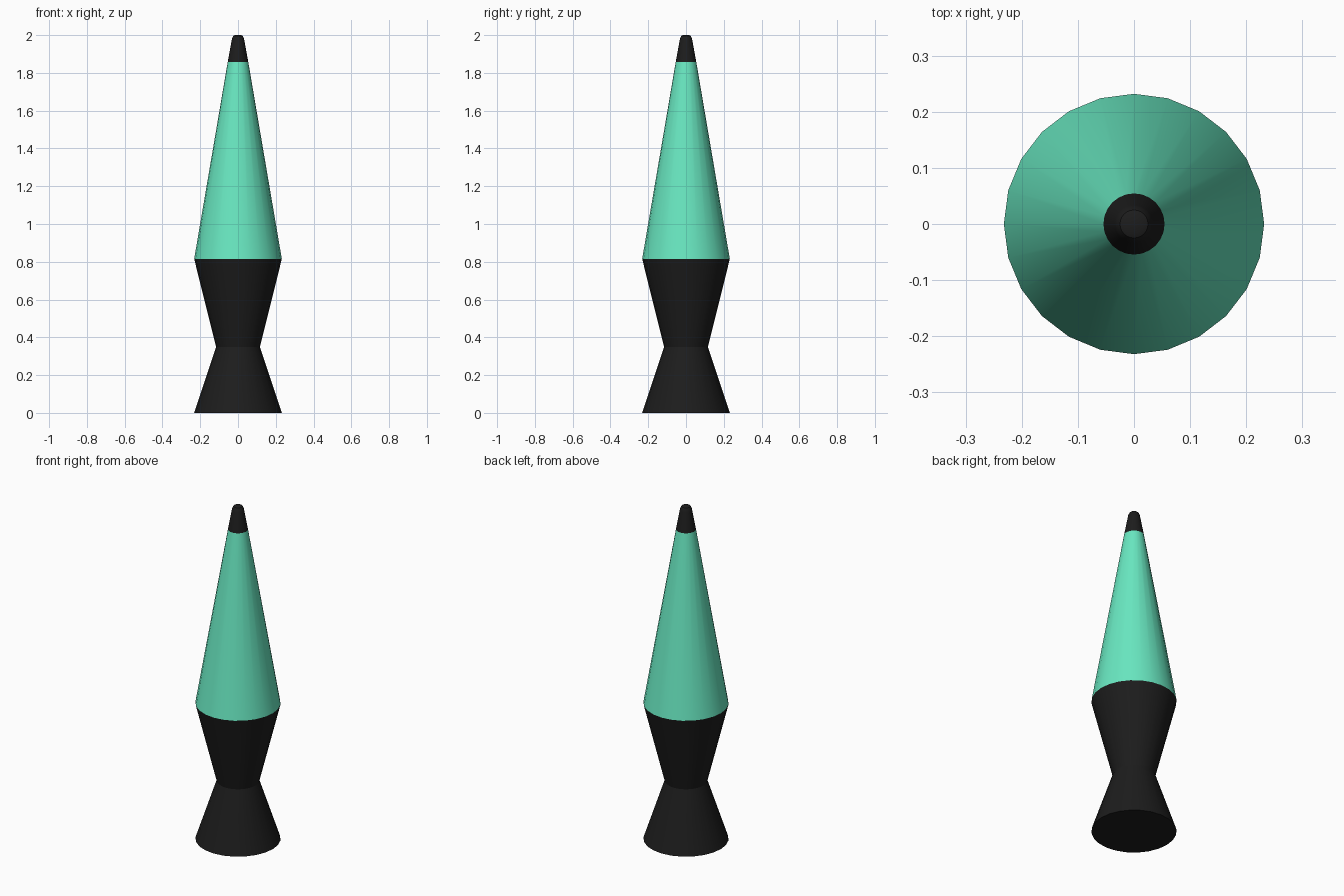
import bpy, bmesh, math

if "Cube" in bpy.data.objects:
    bpy.data.objects.remove(bpy.data.objects["Cube"])

SIDES = 24


def material(name, rgb):
    mat = bpy.data.materials.new(name)
    mat.diffuse_color = (*rgb, 1.0)
    mat.use_nodes = True
    mat.node_tree.nodes["Principled BSDF"].inputs["Base Color"].default_value = mat.diffuse_color
    return mat


def lathe(name, profile, mat):
    """Revolve an (r, z) profile around z; a zero radius closes to a point."""
    bm = bmesh.new()
    verts = [bm.verts.new((r, 0, z)) for r, z in profile]
    edges = [bm.edges.new(pair) for pair in zip(verts, verts[1:])]
    bmesh.ops.spin(bm, geom=verts + edges, cent=(0, 0, 0), axis=(0, 0, 1),
                   angle=math.tau, steps=SIDES, use_merge=True)
    bmesh.ops.remove_doubles(bm, verts=bm.verts[:], dist=1e-4)
    bmesh.ops.recalc_face_normals(bm, faces=bm.faces[:])
    # Open shells: make sure the normals point away from the axis
    side = max(bm.faces, key=lambda f: f.calc_center_median().xy.length)
    if side.normal.xy.dot(side.calc_center_median().xy) < 0:
        bmesh.ops.reverse_faces(bm, faces=bm.faces[:])
    mesh = bpy.data.meshes.new(name)
    bm.to_mesh(mesh)
    bm.free()
    mesh.materials.append(mat)
    obj = bpy.data.objects.new(name, mesh)
    bpy.context.collection.objects.link(obj)
    bpy.ops.object.select_all(action='DESELECT')
    obj.select_set(True)
    bpy.context.view_layer.objects.active = obj
    bpy.ops.object.shade_smooth_by_angle(angle=math.radians(30))
    return obj


black = material("black_metal", (0.012, 0.012, 0.012))
green = material("green_glass", (0.14, 0.80, 0.53))

# Hourglass base with a closed underside
lathe("base", [(0, 0), (0.232, 0), (0.116, 0.35), (0.232, 0.815)], black)

# Tapered glass vessel
lathe("glass", [(0.232, 0.815), (0.0545, 1.857)], green)

# Cap with a rounded top
lathe("cap", [(0.0545, 1.857), (0.034, 1.97), (0.031, 1.985),
              (0.025, 1.996), (0.016, 2.0), (0, 2.0)], black)
